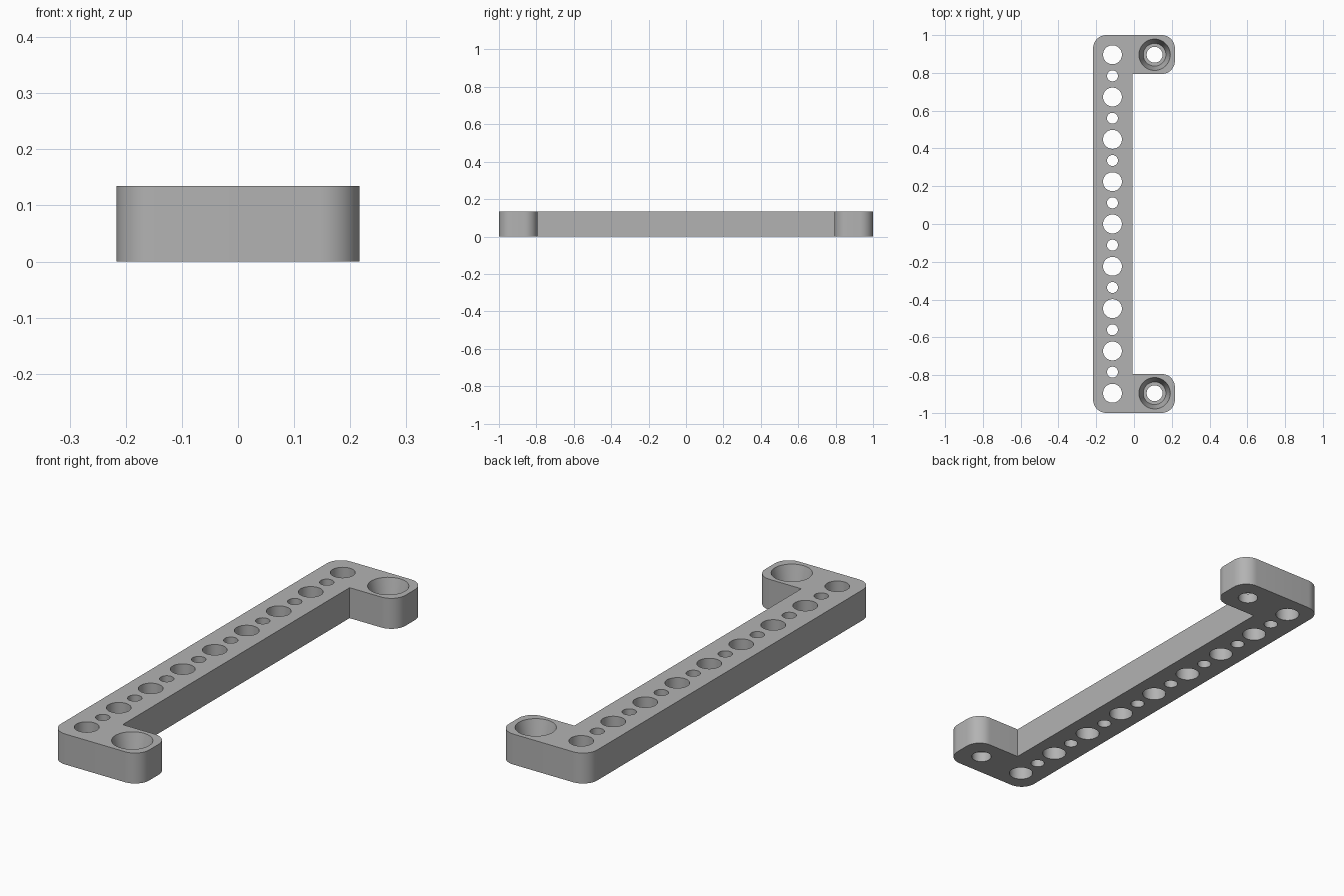
import bpy, bmesh, math
from math import cos, sin, radians

cube = bpy.data.objects.get("Cube")
if cube:
    bpy.data.objects.remove(cube, do_unlink=True)

HEIGHT = 0.135
HALF_X, HALF_Y = 0.2165, 1.0
BAR_EDGE = -0.009        # inner side of the long bar
TAB_EDGE = 0.794         # inner side of the end tabs
CORNER = 0.07
PITCH = 0.224
HOLE_X, SCREW_X = -0.114, 0.109

grey = bpy.data.materials.new("plain grey")
grey.use_nodes = True
colour = (0.45, 0.45, 0.45, 1)
grey.diffuse_color = colour
grey.node_tree.nodes["Principled BSDF"].inputs["Base Color"].default_value = colour


def make_object(name, bm):
    bmesh.ops.recalc_face_normals(bm, faces=bm.faces)
    mesh = bpy.data.meshes.new(name)
    bm.to_mesh(mesh)
    bm.free()
    mesh.materials.append(grey)
    obj = bpy.data.objects.new(name, mesh)
    bpy.context.collection.objects.link(obj)
    return obj


def arc(cx, cy, start, steps=12):
    """Quarter-circle corner, counter-clockwise from start degrees."""
    angles = [radians(start + 90 * i / steps) for i in range(steps + 1)]
    return [(cx + CORNER * cos(a), cy + CORNER * sin(a)) for a in angles]


def revolve(bm, x, y, profile, sides=48):
    """Closed solid of revolution from (radius, z) pairs, bottom to top."""
    rings = []
    for r, z in profile:
        rings.append([bm.verts.new((x + r * cos(math.tau * i / sides),
                                    y + r * sin(math.tau * i / sides), z))
                      for i in range(sides)])
    for low, high in zip(rings, rings[1:]):
        for i in range(sides):
            j = (i + 1) % sides
            bm.faces.new((low[i], low[j], high[j], high[i]))
    bm.faces.new(rings[0][::-1])
    bm.faces.new(rings[-1])


# Bracket: C-shaped outline with rounded outer corners, extruded upward
ix, iy = HALF_X - CORNER, HALF_Y - CORNER
outline = (arc(ix, iy, 0) + arc(-ix, iy, 90) + arc(-ix, -iy, 180) + arc(ix, -iy, 270)
           + arc(ix, -TAB_EDGE - CORNER, 0)
           + [(BAR_EDGE, -TAB_EDGE), (BAR_EDGE, TAB_EDGE)]
           + arc(ix, TAB_EDGE + CORNER, 270))
bm = bmesh.new()
base = bm.faces.new([bm.verts.new((x, y, 0)) for x, y in outline])
top = bmesh.ops.extrude_face_region(bm, geom=[base])["geom"]
bmesh.ops.translate(bm, vec=(0, 0, HEIGHT),
                    verts=[v for v in top if isinstance(v, bmesh.types.BMVert)])
bracket = make_object("bracket", bm)

# Hole cutter: alternating large and small holes, plus tapered screw pockets
bm = bmesh.new()
for i in range(-8, 9):
    radius = 0.05 if i % 2 == 0 else 0.029
    revolve(bm, HOLE_X, i * PITCH / 2, [(radius, -0.05), (radius, HEIGHT + 0.05)])
for side in (-1, 1):
    revolve(bm, SCREW_X, side * 4 * PITCH,
            [(0.042, -0.05), (0.042, 0.045), (0.06, 0.045),
             (0.083, HEIGHT), (0.083, HEIGHT + 0.05)])
cutter = make_object("hole_cutter", bm)
cutter.hide_render = True

# Cut the holes, then bake the result and drop the cutter
cut = bracket.modifiers.new("holes", "BOOLEAN")
cut.operation = "DIFFERENCE"
cut.solver = "EXACT"
cut.object = cutter
bpy.ops.object.select_all(action="DESELECT")
bpy.context.view_layer.objects.active = bracket
bracket.select_set(True)
bpy.ops.object.modifier_apply(modifier=cut.name)
bpy.data.objects.remove(cutter, do_unlink=True)
bpy.ops.object.shade_smooth_by_angle(angle=radians(30))
